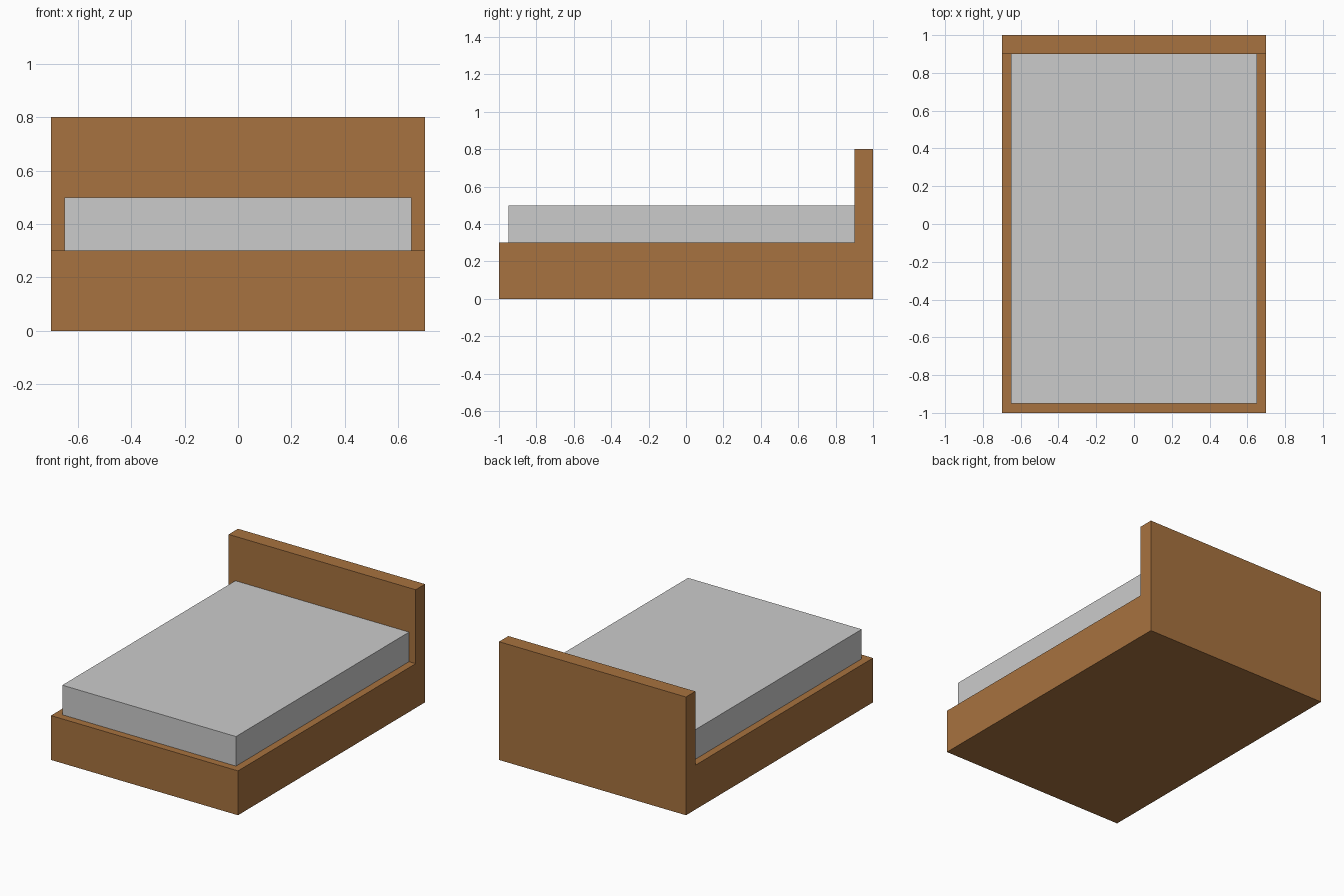
import bpy, bmesh

if "Cube" in bpy.data.objects:
    bpy.data.objects.remove(bpy.data.objects["Cube"])

wood = bpy.data.materials.new("wood")
wood.diffuse_color = (0.39, 0.17, 0.05, 1)
wood.use_nodes = True
wood.node_tree.nodes["Principled BSDF"].inputs["Base Color"].default_value = wood.diffuse_color


def extrude_profile(name, profile, half_width, material=None):
    """Extrude a (y, z) side profile symmetrically along x."""
    bm = bmesh.new()
    face = bm.faces.new([bm.verts.new((-half_width, y, z)) for y, z in profile])
    new = bmesh.ops.extrude_face_region(bm, geom=[face])["geom"]
    bmesh.ops.translate(bm, vec=(2 * half_width, 0, 0),
                        verts=[v for v in new if isinstance(v, bmesh.types.BMVert)])
    bmesh.ops.recalc_face_normals(bm, faces=bm.faces)
    mesh = bpy.data.meshes.new(name)
    bm.to_mesh(mesh)
    bm.free()
    if material:
        mesh.materials.append(material)
    obj = bpy.data.objects.new(name, mesh)
    bpy.context.collection.objects.link(obj)
    return obj


# Wooden base and headboard share one seamless L-shaped side profile
extrude_profile("bed_frame_with_headboard",
                [(-1, 0), (1, 0), (1, 0.8), (0.9, 0.8), (0.9, 0.3), (-1, 0.3)],
                0.7, wood)

# Mattress rests on the base, against the headboard
extrude_profile("mattress",
                [(-0.95, 0.3), (0.9, 0.3), (0.9, 0.5), (-0.95, 0.5)], 0.65)
